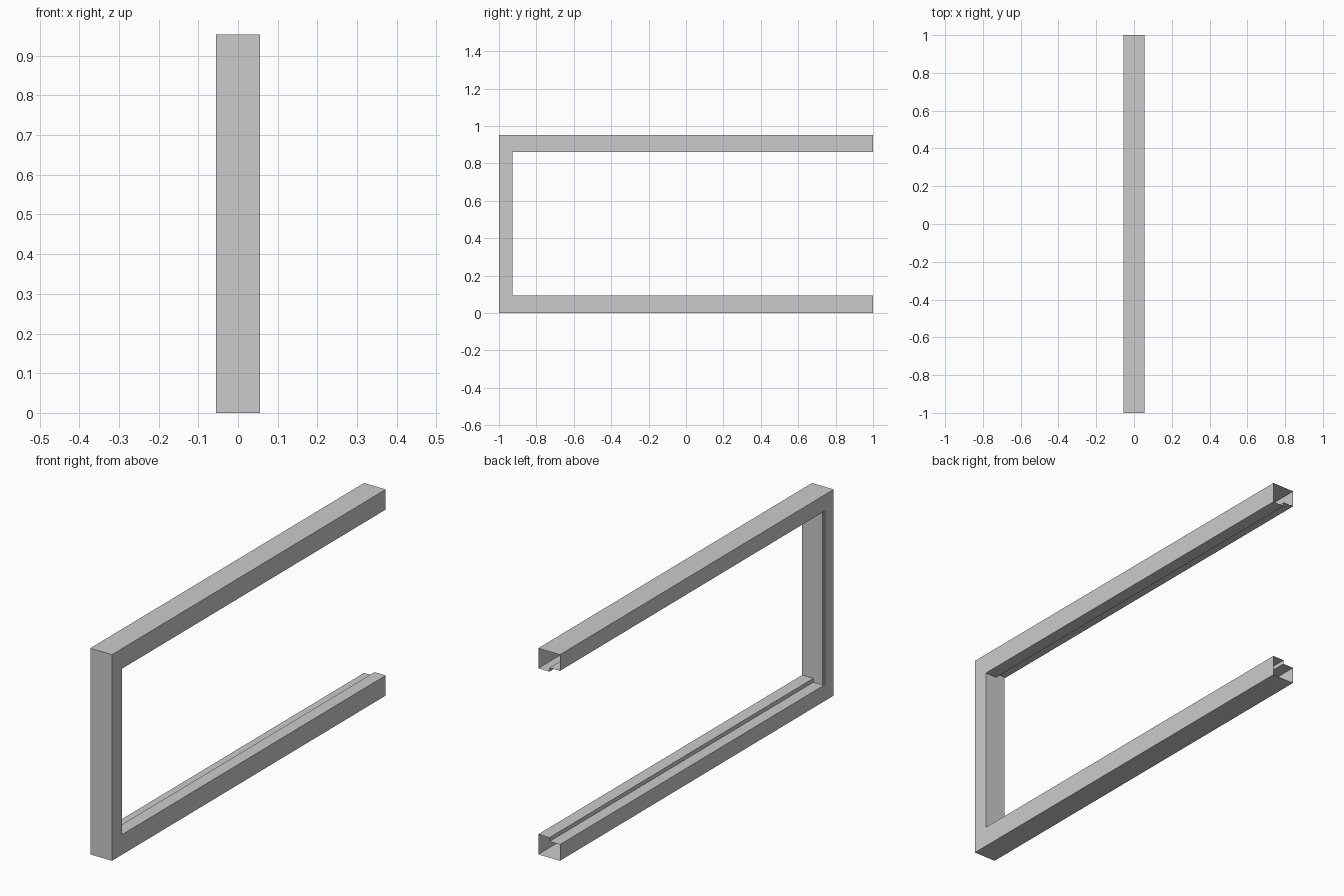
import bpy, bmesh

if "Cube" in bpy.data.objects:
    bpy.data.objects.remove(bpy.data.objects["Cube"])

W = 0.0555      # half width of the frame section
H = 0.953       # overall height
RAIL = 0.093    # rail height at the stop
REB = 0.075     # rail height at the rebate
JAMB = 0.073    # jamb thickness
JREB = 0.064    # jamb thickness at its edge


def stepped(deep, shallow, step_x):
    """Rebated section: (x, depth) outline with one step."""
    return [(-W, 0), (W, 0), (W, deep), (step_x, deep),
            (step_x, shallow), (-W, shallow)]


def sweep(name, profile, place, start, end, caps):
    """Straight sweep of a section between two stations."""
    bm = bmesh.new()
    rings = [[bm.verts.new(place(x, d, t)) for x, d in profile]
             for t in (start, end)]
    n = len(profile)
    for i in range(n):
        j = (i + 1) % n
        bm.faces.new((rings[0][i], rings[0][j], rings[1][j], rings[1][i]))
    if caps:
        for ring in rings:
            bm.faces.new(ring)
    bmesh.ops.recalc_face_normals(bm, faces=bm.faces)
    mesh = bpy.data.meshes.new(name)
    bm.to_mesh(mesh)
    bm.free()
    obj = bpy.data.objects.new(name, mesh)
    bpy.context.collection.objects.link(obj)
    return obj


# Two hollow rails with open ends, rebated towards the opening
rail = stepped(RAIL, REB, -0.002)
y0 = -1 + JREB
sweep("bottom_rail", rail, lambda x, d, t: (x, t, d), y0, 1, False)
sweep("top_rail", rail, lambda x, d, t: (x, t, H - d), y0, 1, False)

# Upright jamb joining the rails
jamb = stepped(JAMB, JREB, -0.05)
sweep("jamb", jamb, lambda x, d, t: (x, -1 + d, t), 0, H, True)
